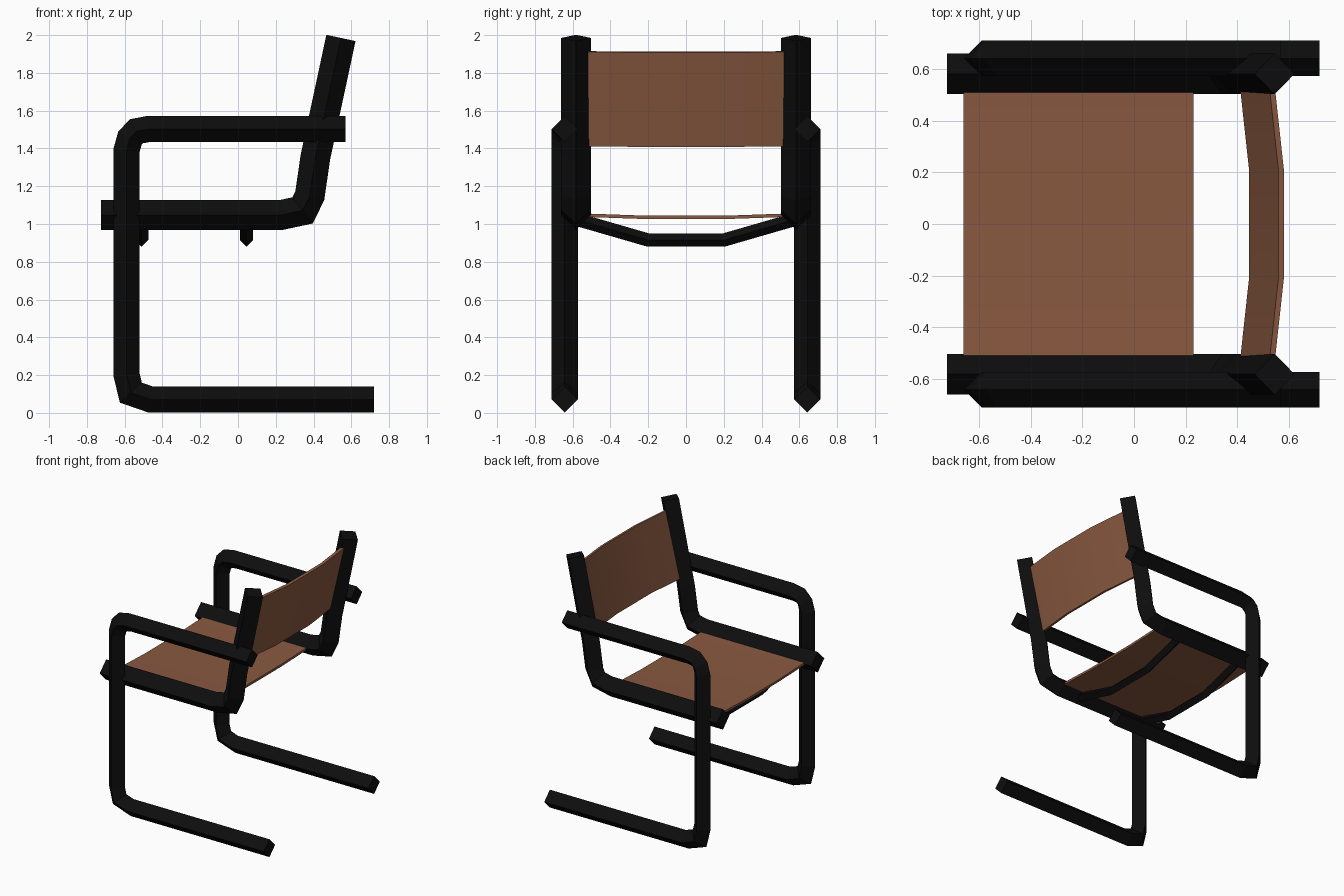
import bpy, bmesh, math
from mathutils import Vector

if "Cube" in bpy.data.objects:
    bpy.data.objects.remove(bpy.data.objects["Cube"])


def material(name, rgb):
    m = bpy.data.materials.new(name)
    m.diffuse_color = (*rgb, 1)
    m.use_nodes = True
    m.node_tree.nodes["Principled BSDF"].inputs["Base Color"].default_value = m.diffuse_color
    return m


BLACK = material("black metal", (0.004, 0.004, 0.004))
LEATHER = material("brown leather", (0.25, 0.10, 0.052))


def add_mesh(name, bm, mat, smooth=False):
    bmesh.ops.recalc_face_normals(bm, faces=bm.faces)
    me = bpy.data.meshes.new(name)
    bm.to_mesh(me)
    bm.free()
    me.materials.append(mat)
    ob = bpy.data.objects.new(name, me)
    bpy.context.collection.objects.link(ob)
    if smooth:
        bpy.context.view_layer.objects.active = ob
        ob.select_set(True)
        bpy.ops.object.shade_smooth_by_angle(angle=math.radians(35))
        ob.select_set(False)
    return ob


def sweep(bm, pts, r, side):
    """Mitred diamond tube along a flat path; side is the path plane's normal."""
    pts, side = [Vector(p) for p in pts], Vector(side)
    rings = []
    for i, p in enumerate(pts):
        a = (p - pts[i - 1]).normalized() if i else None
        b = (pts[i + 1] - p).normalized() if i < len(pts) - 1 else None
        a, b = a or b, b or a
        t = (a + b).normalized()
        n = side.cross(t) * (r / t.dot(a))
        rings.append([bm.verts.new(p + o) for o in (n, side * r, -n, -side * r)])
    for q, s in zip(rings, rings[1:]):
        for k in range(4):
            bm.faces.new((q[k], q[(k + 1) % 4], s[(k + 1) % 4], s[k]))
    bm.faces.new(rings[0])
    bm.faces.new(rings[-1])


def tube(name, pts, r, side):
    bm = bmesh.new()
    sweep(bm, pts, r, side)
    return add_mesh(name, bm, BLACK)


def sling(name, low, high, thick, sag):
    """Leather panel between two (x, z) edges, bowed along y by the sag vector."""
    bm = bmesh.new()
    rings = []
    for y, f in ((-0.52, 0), (-0.21, 1), (0.21, 1), (0.52, 0)):
        a = Vector((low[0], y, low[1])) + Vector(sag) * f
        b = Vector((high[0], y, high[1])) + Vector(sag) * f
        t = Vector(thick)
        rings.append([bm.verts.new(v) for v in (a, b, b + t, a + t)])
    for q, s in zip(rings, rings[1:]):
        for k in range(4):
            bm.faces.new((q[k], q[(k + 1) % 4], s[(k + 1) % 4], s[k]))
    bm.faces.new(rings[0])
    bm.faces.new(rings[-1])
    return add_mesh(name, bm, LEATHER, True)


# Side frames: foot, leg and armrest in one bent tube; seat rail and back post in another
leg_path = [(0.72, 0.07), (-0.46, 0.07), (-0.567, 0.107), (-0.59, 0.20),
            (-0.59, 1.39), (-0.572, 1.455), (-0.537, 1.491), (-0.475, 1.503), (0.57, 1.503)]
rail_path = [(-0.725, 1.048), (0.23, 1.048), (0.342, 1.072), (0.38, 1.15),
             (0.41, 1.355), (0.545, 1.985)]
for label, s in (("left", -1), ("right", 1)):
    tube(label + "_leg_and_arm", [(x, s * 0.642, z) for x, z in leg_path], 0.069, (0, 1, 0))
    tube(label + "_seat_rail_and_back_post", [(x, s * 0.582, z) for x, z in rail_path],
         0.079, (0, 1, 0))

# Dipped cross bars under the seat
for label, x in (("front", -0.51), ("rear", 0.045)):
    tube(label + "_cross_bar",
         [(x, -0.58, 1.025), (x, -0.2, 0.915), (x, 0.2, 0.915), (x, 0.58, 1.025)],
         0.035, (1, 0, 0))

# Leather seat and backrest
sling("seat", (-0.66, 1.037), (0.23, 1.037), (0, 0, 0.018), (0, 0, -0.011))
sling("backrest", (0.412, 1.415), (0.526, 1.915), (0.021, 0, -0.004), (0.034, 0, -0.003))
